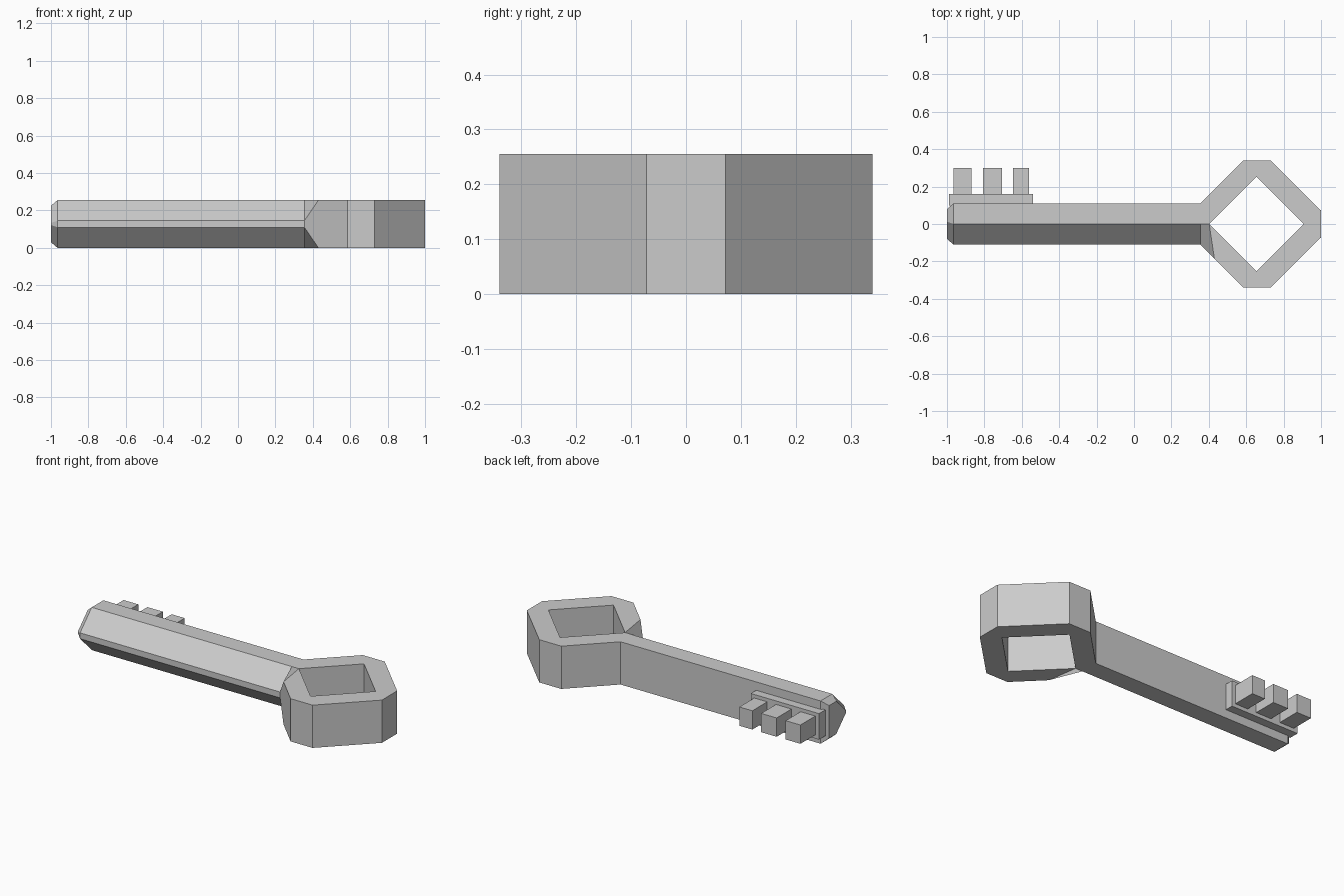
import bpy, bmesh

if "Cube" in bpy.data.objects:
    bpy.data.objects.remove(bpy.data.objects["Cube"])

H = 0.255


def finish(bm, name):
    bmesh.ops.recalc_face_normals(bm, faces=bm.faces)
    mesh = bpy.data.meshes.new(name)
    bm.to_mesh(mesh)
    bm.free()
    obj = bpy.data.objects.new(name, mesh)
    bpy.context.collection.objects.link(obj)
    return obj


def box(name, x0, x1, y0, y1, z0, z1):
    bm = bmesh.new()
    bmesh.ops.create_cube(bm, size=1)
    for v in bm.verts:
        v.co = ((x0 + x1) / 2 + v.co.x * (x1 - x0),
                (y0 + y1) / 2 + v.co.y * (y1 - y0),
                (z0 + z1) / 2 + v.co.z * (z1 - z0))
    return finish(bm, name)


bm = bmesh.new()

# Shaft: flat back, chamfered front, tapered tip
profile = [(0.11, 0), (0.11, H), (0, H), (-0.11, 0.145), (-0.11, 0.11), (0, 0)]
tip = [(0.08, 0.03), (0.08, 0.225), (0.012, 0.225),
       (-0.08, 0.133), (-0.08, 0.122), (0.012, 0.03)]
sections = [[bm.verts.new((x, y, z)) for y, z in pts]
            for x, pts in ((-1.0, tip), (-0.965, profile), (0.355, profile))]
bm.faces.new(sections[0])
for a, b in zip(sections, sections[1:]):
    for i in range(6):
        j = (i + 1) % 6
        bm.faces.new((a[i], a[j], b[j], b[i]))
end = sections[-1]

# Bow: angular ring around a diamond hole, growing out of the shaft end
outer = [(0.585, 0.34), (0.73, 0.34), (1, 0.072), (1, -0.072),
         (0.73, -0.34), (0.585, -0.34), (0.43, -0.185)]
inner = [(0.402, 0), (0.655, 0.252), (0.908, 0), (0.655, -0.252)]
pair = [0, 1, 1, 2, 2, 3, 3, 0]


def ring(points, z):
    return [bm.verts.new((x, y, z)) for x, y in points]


out_bot, out_top = [end[0]] + ring(outer, 0), [end[1]] + ring(outer, H)
in_bot, in_top = ring(inner, 0), ring(inner, H)
for i in range(7):
    p, q = pair[i], pair[i + 1]
    bm.faces.new((out_bot[i], out_bot[i + 1], out_top[i + 1], out_top[i]))
    for o, n in ((out_bot, in_bot), (out_top, in_top)):
        bm.faces.new([o[i], o[i + 1], n[q]] + ([n[p]] if p != q else []))
for i in range(4):
    j = (i + 1) % 4
    bm.faces.new((in_bot[i], in_bot[j], in_top[j], in_top[i]))

# Chamfered transition between shaft and bow
bm.faces.new((end[1], end[2], in_top[0]))
bm.faces.new((end[0], end[5], in_bot[0]))
bm.faces.new((end[2], end[3], out_top[7], in_top[0]))
bm.faces.new((end[5], end[4], out_bot[7], in_bot[0]))
bm.faces.new((end[3], end[4], out_bot[7], out_top[7]))
finish(bm, "shaft_and_bow")

# Bit plate and its three teeth
box("bit_plate", -0.99, -0.54, 0.10, 0.16, 0.05, 0.205)
for n, (x0, x1) in enumerate([(-0.965, -0.868), (-0.808, -0.706), (-0.648, -0.562)]):
    box(f"bit_tooth_{n + 1}", x0, x1, 0.15, 0.30, 0.072, 0.184)
